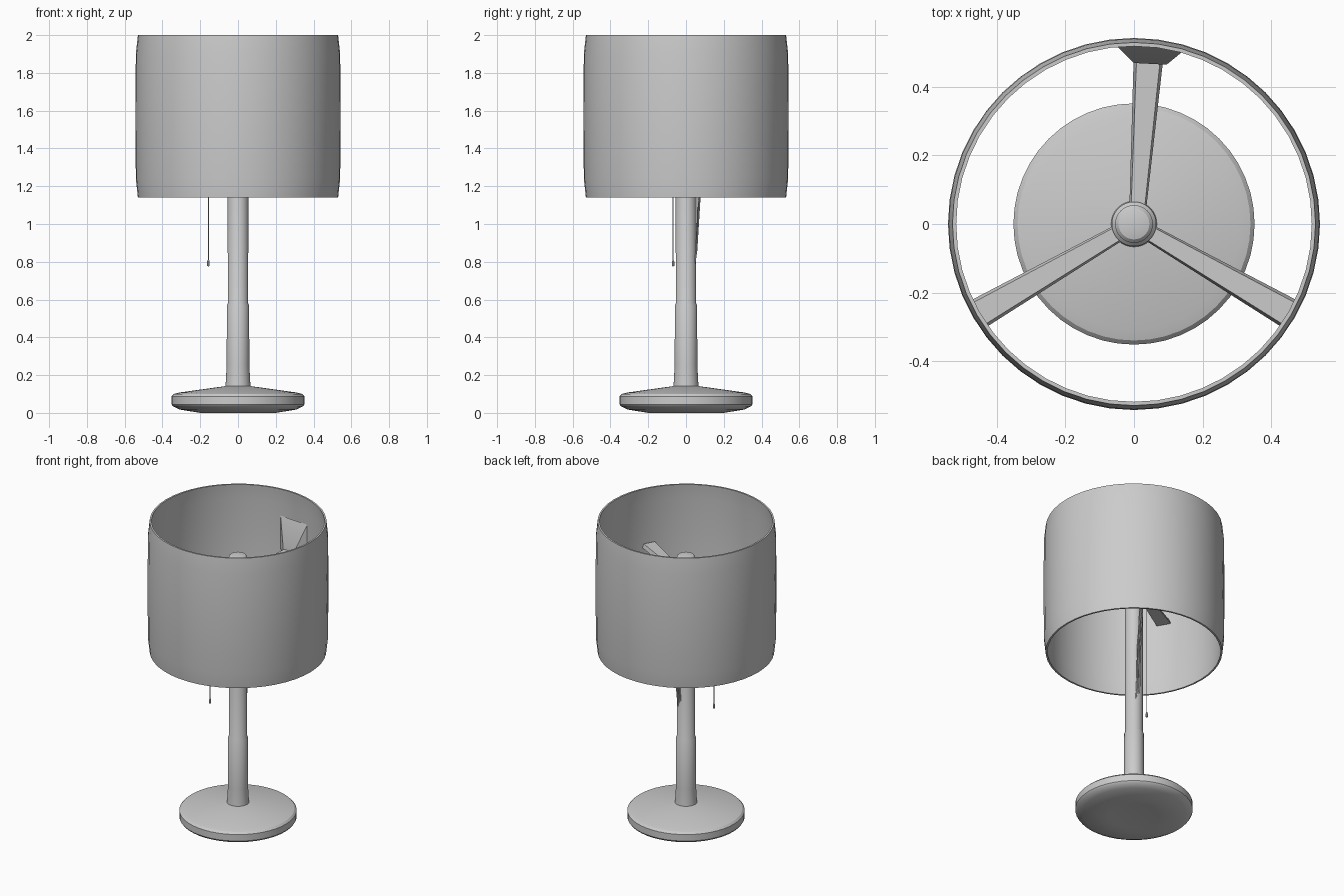
import bpy, bmesh, math
from math import cos, sin, pi, radians
from mathutils import Vector

if "Cube" in bpy.data.objects:
    bpy.data.objects.remove(bpy.data.objects["Cube"])


def finish(name, bm, angle=30):
    bmesh.ops.recalc_face_normals(bm, faces=bm.faces)
    me = bpy.data.meshes.new(name)
    bm.to_mesh(me)
    bm.free()
    ob = bpy.data.objects.new(name, me)
    bpy.context.collection.objects.link(ob)
    bpy.ops.object.select_all(action='DESELECT')
    ob.select_set(True)
    bpy.context.view_layer.objects.active = ob
    if angle:
        bpy.ops.object.shade_smooth_by_angle(angle=radians(angle))
    return ob


def lathe(name, profile, segs=48, closed=False, angle=30):
    """Spin an (r, z) profile around the z axis."""
    bm = bmesh.new()
    rings = []
    for r, z in profile:
        if r == 0:
            rings.append([bm.verts.new((0, 0, z))] * segs)
        else:
            rings.append([bm.verts.new((r * cos(2 * pi * i / segs), r * sin(2 * pi * i / segs), z))
                          for i in range(segs)])
    pairs = list(zip(rings, rings[1:]))
    if closed:
        pairs.append((rings[-1], rings[0]))
    for a, b in pairs:
        for i in range(segs):
            j = (i + 1) % segs
            bm.faces.new(list(dict.fromkeys((a[i], a[j], b[j], b[i]))))
    return finish(name, bm, angle)


def loft(name, loops):
    """Bridge equal-length point loops and cap both ends."""
    bm = bmesh.new()
    rows = [[bm.verts.new(p) for p in loop] for loop in loops]
    n = len(rows[0])
    for a, b in zip(rows, rows[1:]):
        for i in range(n):
            j = (i + 1) % n
            bm.faces.new((a[i], a[j], b[j], b[i]))
    bm.faces.new(rows[0])
    bm.faces.new(rows[-1])
    return finish(name, bm)


def arm(name, angle, w0, w1, shift=0.0):
    """Flat tapered arm from the stem to the shade."""
    loops = []
    for r, w, s in ((0.03, w0, 0.01 if shift else 0), (0.522, w1, shift)):
        loops.append([(r, -w - s, 1.61), (r, w - s, 1.61), (r, w * 0.8 - s, 1.635), (r, -w * 0.8 - s, 1.635)])
    ob = loft(name, loops)
    ob.rotation_euler.z = radians(angle)


def cord(name, points, radius):
    cu = bpy.data.curves.new(name, 'CURVE')
    cu.dimensions = '3D'
    cu.bevel_depth = radius
    cu.bevel_resolution = 1
    cu.use_fill_caps = True
    sp = cu.splines.new('POLY')
    sp.points.add(len(points) - 1)
    for p, c in zip(sp.points, points):
        p.co = (*c, 1)
    bpy.context.collection.objects.link(bpy.data.objects.new(name, cu))


# Base and stem
lathe("base", [(0, 0.012), (0.15, 0.004), (0.20, 0.0), (0.31, 0.018), (0.345, 0.035), (0.352, 0.045),
               (0.352, 0.088), (0.34, 0.10), (0.31, 0.108), (0.065, 0.142), (0, 0.142)])
lathe("stem", [(0, 0.12), (0.068, 0.13), (0.065, 0.16), (0.06, 0.25), (0.059, 0.57), (0.054, 0.58),
               (0.055, 1.59), (0.065, 1.60), (0.065, 1.65), (0.055, 1.66), (0.055, 1.765),
               (0.045, 1.775), (0, 1.785)], segs=32)

# Thin-walled shade
outer = [(0.53, 1.14), (0.541, 1.24), (0.543, 1.57), (0.541, 1.90), (0.53, 2.0)]
lathe("shade", outer + [(r - 0.011, z) for r, z in reversed(outer)], segs=48, closed=True, angle=20)

# Arms holding the shade
arm("left_arm", 210, 0.024, 0.045)
arm("right_arm", 330, 0.024, 0.045)
arm("back_arm", 90, 0.024, 0.045, 0.045)

# Tapered bracket on the back wall of the shade
loft("back_bracket", [
    [(-0.055, 0.524, 1.60), (0.15, 0.51, 1.60), (0.15, 0.51, 1.82), (-0.055, 0.524, 1.82)],
    [(0.0, 0.47, 1.61), (0.095, 0.465, 1.61), (0.095, 0.465, 1.66), (0.0, 0.47, 1.66)]])

# Cords running from the back arm into the stem
for i in range(3):
    x = 0.004 + 0.014 * i
    cord(f"cord_{i + 1}", [(x * 0.7, 0.045, 0.78), (x * 0.8, 0.056, 0.86), (x, 0.064 + 0.004 * i, 1.12),
                           (x, 0.085 + 0.004 * i, 1.4), (x, 0.095, 1.615)], 0.004)

# Pull chain with end knob
cord("pull_chain", [(-0.157, -0.068, 1.62), (-0.157, -0.068, 0.80)], 0.003)
knob = lathe("pull_knob", [(0, 0.775), (0.007, 0.778), (0.007, 0.80), (0.003, 0.81), (0, 0.81)], segs=10)
knob.location = (-0.157, -0.068, 0)
